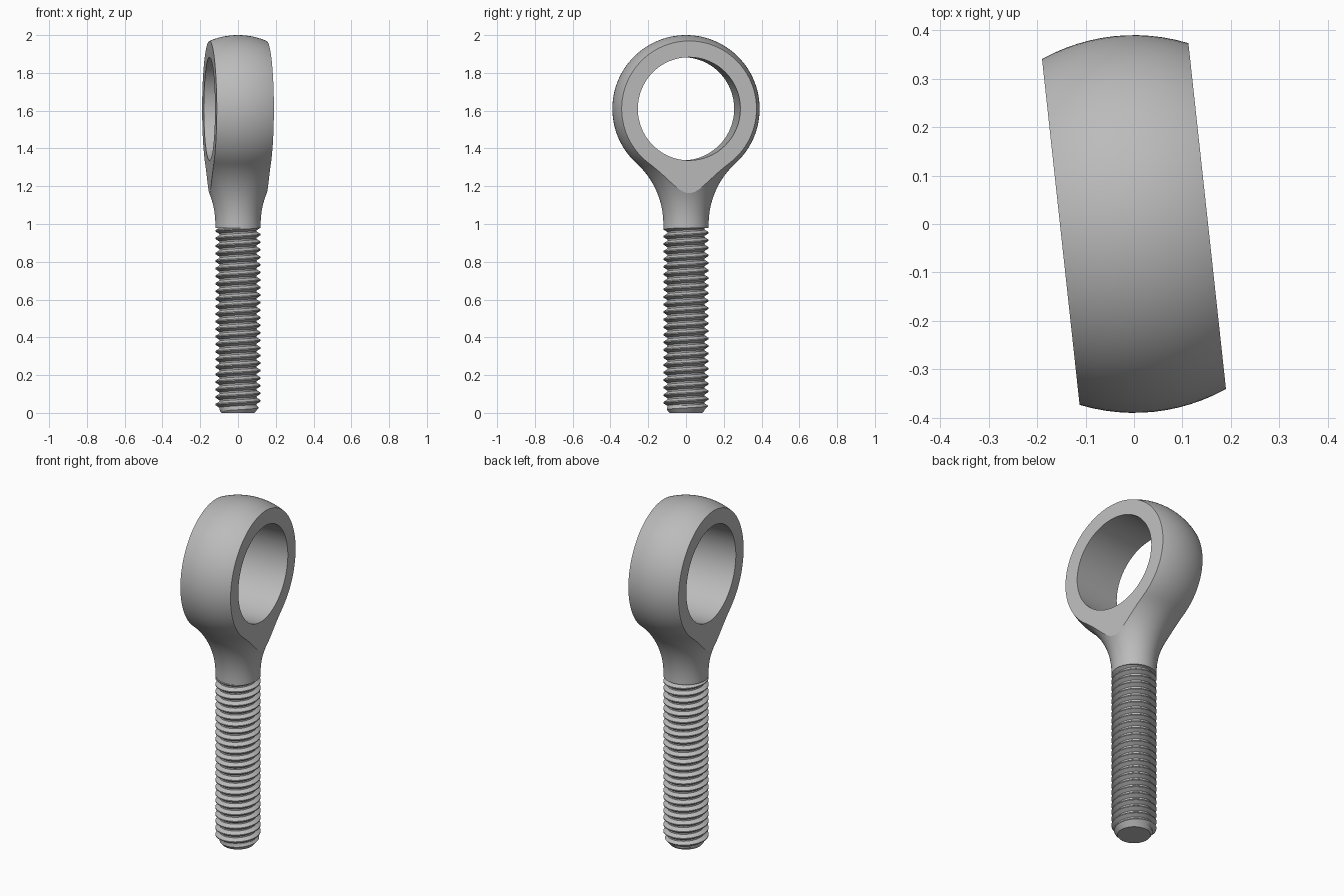
import bpy, bmesh, math
from mathutils import Matrix, Vector

cube = bpy.data.objects.get("Cube")
if cube:
    bpy.data.objects.remove(cube, do_unlink=True)

TURN = math.radians(6.2)      # twist of the eye about the shank
EYE_Z, EYE_R, HOLE_R, HALF_W = 1.61, 0.39, 0.273, 0.152
SHANK_R, NECK_Z, FILLET_Z = 0.12, 0.98, 1.0
PITCH, ROOT_R = 0.04, 0.099

steel = bpy.data.materials.new("plain steel grey")
steel.use_nodes = True
grey = (0.5, 0.5, 0.5, 1)
steel.diffuse_color = grey
steel.node_tree.nodes["Principled BSDF"].inputs["Base Color"].default_value = grey


def finish(bm, name):
    bmesh.ops.recalc_face_normals(bm, faces=bm.faces)
    mesh = bpy.data.meshes.new(name)
    bm.to_mesh(mesh)
    bm.free()
    mesh.materials.append(steel)
    obj = bpy.data.objects.new(name, mesh)
    bpy.context.collection.objects.link(obj)
    return obj


def activate(obj):
    bpy.ops.object.select_all(action='DESELECT')
    obj.select_set(True)
    bpy.context.view_layer.objects.active = obj


# Eye and neck: a ball flowing through a tangent fillet into the shank
rise = EYE_Z - FILLET_Z
fillet = (rise**2 + SHANK_R**2 - EYE_R**2) / (2 * (EYE_R - SHANK_R))
start = math.atan2(rise, SHANK_R + fillet)
profile = [(0, NECK_Z), (SHANK_R, NECK_Z)]
for i in range(17):
    a = start * i / 16
    profile.append((SHANK_R + fillet * (1 - math.cos(a)),
                    FILLET_Z + fillet * math.sin(a)))
for i in range(1, 49):
    a = -start + (math.pi / 2 + start) * i / 48
    profile.append((EYE_R * math.cos(a), EYE_Z + EYE_R * math.sin(a)))

bm = bmesh.new()
verts = [bm.verts.new((r, 0, z)) for r, z in profile]
edges = [bm.edges.new(pair) for pair in zip(verts, verts[1:])]
bmesh.ops.spin(bm, geom=verts + edges, cent=(0, 0, 0), axis=(0, 0, 1),
               angle=math.tau, steps=96, use_duplicate=False)
bmesh.ops.remove_doubles(bm, verts=bm.verts, dist=0.0003)

# Flat cheeks on both sides
for side in (-1, 1):
    cut = bmesh.ops.bisect_plane(
        bm, geom=bm.verts[:] + bm.edges[:] + bm.faces[:], dist=1e-6,
        plane_co=(side * HALF_W, 0, 0), plane_no=(side, 0, 0), clear_outer=True)
    rim = [e for e in cut["geom_cut"] if isinstance(e, bmesh.types.BMEdge)]
    bmesh.ops.holes_fill(bm, edges=rim, sides=0)
eye = finish(bm, "eye_and_neck")

# Bore through the eye
bm = bmesh.new()
bmesh.ops.create_cone(bm, cap_ends=True, segments=96, radius1=HOLE_R,
                      radius2=HOLE_R, depth=1,
                      matrix=Matrix.Translation((0, 0, EYE_Z))
                      @ Matrix.Rotation(math.pi / 2, 4, 'Y'))
cutter = finish(bm, "bore_cutter")
cutter.hide_render = True
activate(eye)
bore = eye.modifiers.new("bore", 'BOOLEAN')
bore.operation = 'DIFFERENCE'
bore.solver = 'EXACT'
bore.object = cutter
bpy.ops.object.modifier_apply(modifier=bore.name)
bpy.data.objects.remove(cutter, do_unlink=True)
eye.data.transform(Matrix.Rotation(TURN, 4, 'Z'))
bpy.ops.object.shade_smooth_by_angle(angle=math.radians(15))

# Threaded shank: one right-hand helical strip with a chamfered tip
SEGS = 64
SHAPE = [(0, ROOT_R), (0.2, ROOT_R), (0.53, SHANK_R), (0.67, SHANK_R), (1, ROOT_R)]
ROWS = len(SHAPE) - 1


def thread_radius(phase):
    for (p0, r0), (p1, r1) in zip(SHAPE, SHAPE[1:]):
        if phase <= p1:
            return r0 + (r1 - r0) * (phase - p0) / (p1 - p0)


bm = bmesh.new()
turns = int(NECK_Z / PITCH) + 4
columns = []
for j in range(SEGS):
    angle = math.tau * j / SEGS
    column = []
    for i in range(turns * ROWS):
        raw = PITCH * (i // ROWS - 2 + SHAPE[i % ROWS][0] + j / SEGS)
        z = min(max(raw, 0), NECK_Z)
        r = SHAPE[i % ROWS][1]
        if z != raw:
            r = thread_radius((z / PITCH - j / SEGS) % 1)
        r = min(r, 0.088 + 0.8 * z)
        column.append(bm.verts.new((r * math.cos(angle), r * math.sin(angle), z)))
    columns.append(column)
for j in range(SEGS):
    a, b = columns[j], columns[(j + 1) % SEGS]
    shift = ROWS if j == SEGS - 1 else 0
    for i in range(len(a) - 1 - shift):
        bm.faces.new((a[i], b[i + shift], b[i + 1 + shift], a[i + 1]))
bmesh.ops.remove_doubles(bm, verts=bm.verts, dist=1e-5)
loose = [v for v in bm.verts if not v.link_faces]
bmesh.ops.delete(bm, geom=loose, context='VERTS')
bmesh.ops.holes_fill(bm, edges=[e for e in bm.edges if e.is_boundary], sides=0)
shank = finish(bm, "threaded_shank")
activate(shank)
bpy.ops.object.shade_smooth_by_angle(angle=math.radians(25))
